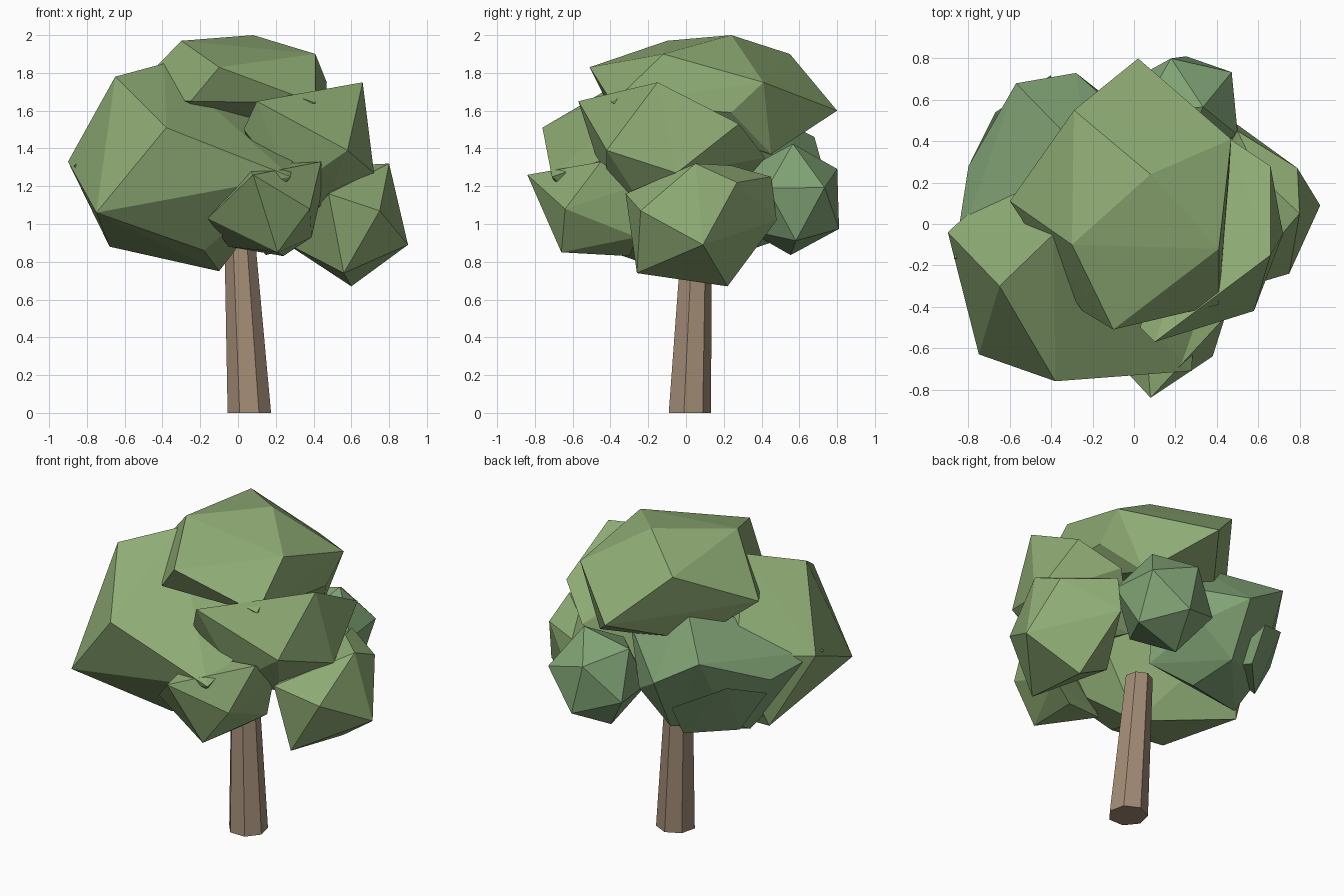
import bpy, bmesh
from mathutils import Vector, Matrix, Euler


def material(name, rgb):
    m = bpy.data.materials.new(name)
    m.diffuse_color = (*rgb, 1)
    return m


LEAF = material("leaf_green", (0.28, 0.42, 0.18))
DARK = material("shaded_leaf_green", (0.22, 0.37, 0.18))
BARK = material("bark", (0.36, 0.26, 0.18))


def finish(name, bm, mat):
    bmesh.ops.recalc_face_normals(bm, faces=bm.faces)
    mesh = bpy.data.meshes.new(name)
    bm.to_mesh(mesh)
    bm.free()
    mesh.materials.append(mat)
    bpy.context.collection.objects.link(bpy.data.objects.new(name, mesh))


def faceted_clump(name, corners, mat):
    """Chunky clump of leaves: the hull around a few corners."""
    bm = bmesh.new()
    for c in corners:
        bm.verts.new(c)
    res = bmesh.ops.convex_hull(bm, input=bm.verts)
    loose = [v for v in res["geom_interior"] if isinstance(v, bmesh.types.BMVert)]
    bmesh.ops.delete(bm, geom=loose, context='VERTS')
    finish(name, bm, mat)


def round_clump(name, centre, radii, turn, mat):
    """Small clump of leaves: a stretched 20-sided ball."""
    bm = bmesh.new()
    bmesh.ops.create_icosphere(bm, subdivisions=1, radius=1)
    rot = Euler(turn).to_matrix().to_4x4()
    bm.transform(Matrix.Translation(centre) @ Matrix.Diagonal((*radii, 1)) @ rot)
    finish(name, bm, mat)


# Crown: large clumps
faceted_clump("top_foliage", [
    (0.08, 0.24, 2.0), (-0.10, -0.51, 1.83), (-0.30, -0.10, 1.97), (0.41, -0.12, 1.90),
    (0.47, 0.41, 1.75), (0.02, 0.80, 1.60), (-0.29, 0.55, 1.90), (-0.60, 0.11, 1.66),
    (-0.25, -0.42, 1.65), (0.41, -0.39, 1.64), (0.30, 0.45, 1.37), (-0.3, 0.35, 1.42),
    (0.46, 0.24, 1.59)], LEAF)

faceted_clump("left_foliage", [
    (-0.90, -0.04, 1.33), (-0.65, -0.30, 1.78), (-0.75, -0.63, 1.06), (-0.38, -0.76, 1.51),
    (-0.39, -0.05, 1.85), (-0.68, 0.12, 0.88), (-0.18, -0.42, 0.86), (-0.10, -0.10, 0.75),
    (0.28, -0.71, 1.25), (-0.55, 0.28, 1.35), (0.30, -0.10, 1.45)], LEAF)

faceted_clump("right_upper_foliage", [
    (0.66, -0.15, 1.75), (0.10, -0.57, 1.65), (0.03, -0.50, 1.50), (0.58, -0.42, 1.39),
    (0.66, 0.28, 1.53), (0.72, -0.05, 1.27), (0.28, -0.42, 1.18), (0.45, -0.22, 1.08),
    (0.45, 0.42, 1.35), (0.2, 0.2, 1.1)], LEAF)

faceted_clump("right_lower_foliage", [
    (0.90, 0.09, 0.89), (0.79, 0.27, 1.22), (0.60, 0.22, 0.67), (0.75, -0.24, 1.07),
    (0.80, 0.05, 1.32), (0.60, 0.24, 1.31), (0.48, -0.32, 1.16), (0.56, -0.26, 0.74),
    (0.50, 0.48, 1.02), (0.50, 0.45, 1.25), (0.25, 0.05, 0.90)], LEAF)

faceted_clump("back_left_foliage", [
    (-0.57, 0.68, 1.46), (-0.28, 0.73, 1.28), (-0.22, 0.32, 1.65), (-0.80, 0.28, 1.27),
    (-0.87, -0.17, 1.31), (-0.60, 0.42, 0.99), (-0.28, 0.56, 0.94), (-0.60, 0.20, 0.87),
    (-0.20, 0.30, 0.85), (0.05, 0.20, 0.95), (0.15, 0.35, 1.4), (-0.05, 0.55, 1.12)], DARK)

# Crown: small clumps
faceted_clump("front_foliage", [
    (0.08, -0.84, 1.26), (0.44, -0.45, 1.33), (0.05, -0.48, 1.31), (-0.16, -0.58, 1.03),
    (0.21, -0.66, 0.85), (0.24, -0.30, 0.83), (-0.05, -0.38, 0.88), (0.38, -0.64, 1.08),
    (0.45, -0.27, 1.20), (0.39, -0.26, 0.93)], LEAF)
faceted_clump("back_left_lower_foliage", [
    (-0.67, 0.54, 1.28), (-0.79, 0.30, 1.19), (-0.63, 0.35, 0.93), (-0.40, 0.60, 0.94),
    (-0.40, 0.72, 1.15), (-0.40, 0.30, 1.05)], DARK)
round_clump("back_right_foliage", (0.24, 0.56, 1.13), (0.30, 0.29, 0.31), (0.2, 0.25, 0.75), DARK)

# Trunk: leaning, tapered, seven-sided
bm = bmesh.new()
bmesh.ops.create_cone(bm, cap_ends=True, segments=7, radius1=0.118, radius2=0.083, depth=0.93)
bm.transform(Matrix.Translation((0, 0, 0.465)))
foot, head = Vector((0.06, 0.015, 0)), Vector((0.005, 0.055, 0))
for v in bm.verts:
    v.co += foot.lerp(head, v.co.z)
finish("trunk", bm, BARK)
